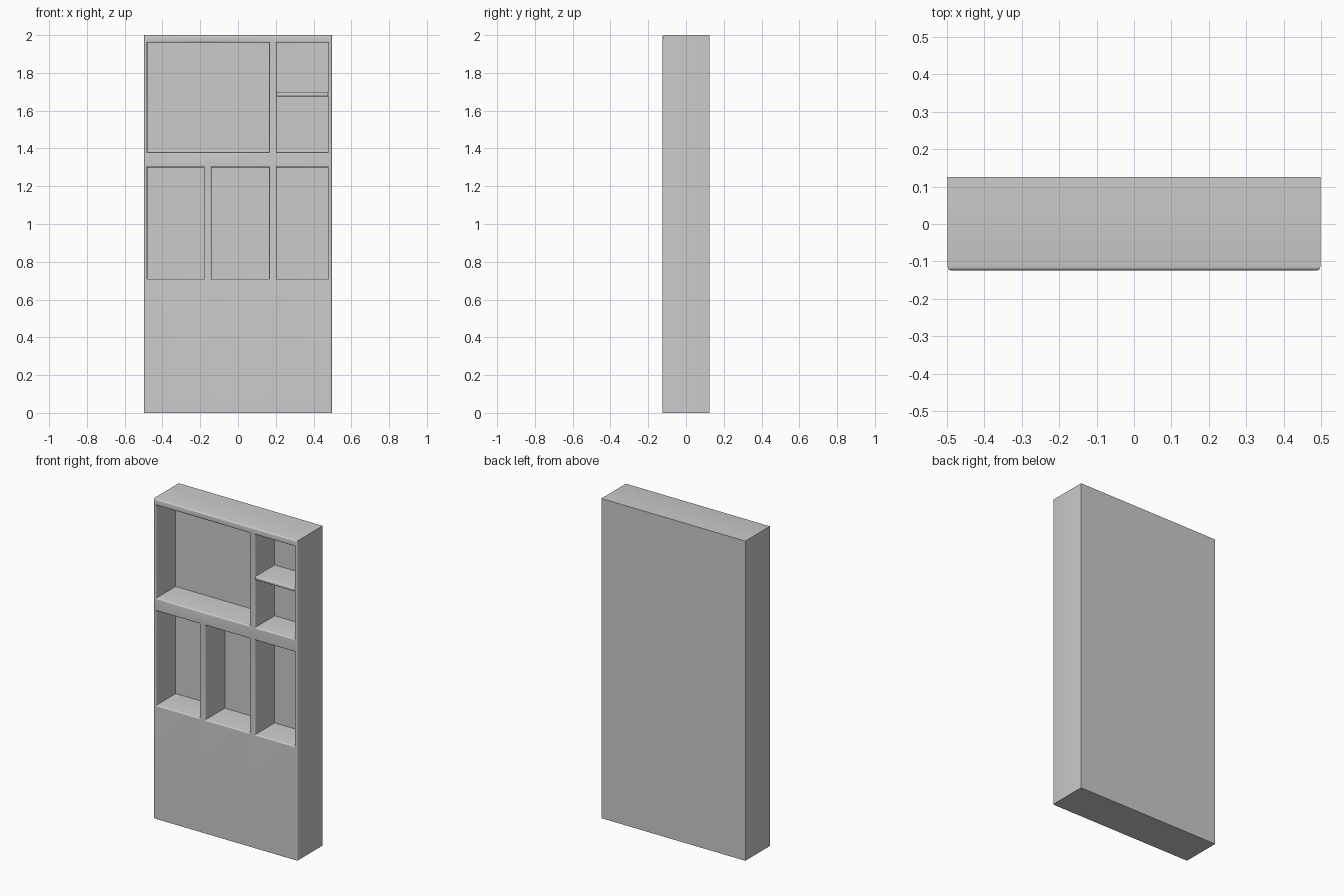
import bpy, bmesh

if "Cube" in bpy.data.objects:
    bpy.data.objects.remove(bpy.data.objects["Cube"])

FRONT, BACK, RECESS = -0.124, 0.125, 0.07
ROUND = 0.009

# Grid lines of the board layout
XS = [-0.498, -0.48, -0.18, -0.14, 0.165, 0.205, 0.477, 0.498]
YS = [FRONT, RECESS, BACK]
ZS = [0, 0.71, 1.30, 1.38, 1.96, 2.0]

# Open compartments as (x min, x max, z min, z max)
POCKETS = [(-0.48, 0.165, 1.38, 1.96), (0.205, 0.477, 1.38, 1.96),
           (-0.48, -0.18, 0.71, 1.30), (-0.14, 0.165, 0.71, 1.30),
           (0.205, 0.477, 0.71, 1.30)]


def finish(bm, name, min_z=-1):
    """Round the sharp front edges and make an object."""
    bmesh.ops.recalc_face_normals(bm, faces=bm.faces[:])
    front = min(v.co.y for v in bm.verts)
    edges = [e for e in bm.edges
             if all(abs(v.co.y - front) < 1e-5 for v in e.verts)
             and any(v.co.z > min_z for v in e.verts)
             and e.calc_face_angle(0) > 0.5]
    bmesh.ops.bevel(bm, geom=edges, offset=ROUND, segments=4,
                    profile=0.5, affect='EDGES')
    mesh = bpy.data.meshes.new(name)
    bm.to_mesh(mesh)
    bm.free()
    ob = bpy.data.objects.new(name, mesh)
    bpy.context.collection.objects.link(ob)
    bpy.context.view_layer.objects.active = ob
    ob.select_set(True)
    bpy.ops.object.shade_smooth_by_angle()
    ob.select_set(False)
    return ob


def solid(i, j, k):
    if not (0 <= i < len(XS) - 1 and 0 <= j < len(YS) - 1 and 0 <= k < len(ZS) - 1):
        return False
    x, z = (XS[i] + XS[i + 1]) / 2, (ZS[k] + ZS[k + 1]) / 2
    return j == 1 or not any(a < x < b and c < z < d for a, b, c, d in POCKETS)


# Cabinet body: closed skin around the solid cells of the grid
bm = bmesh.new()
verts = {}


def vert(idx):
    if idx not in verts:
        verts[idx] = bm.verts.new((XS[idx[0]], YS[idx[1]], ZS[idx[2]]))
    return verts[idx]


for i in range(len(XS) - 1):
    for j in range(len(YS) - 1):
        for k in range(len(ZS) - 1):
            if not solid(i, j, k):
                continue
            for axis in range(3):
                for side in (0, 1):
                    near = [i, j, k]
                    near[axis] += 2 * side - 1
                    if solid(*near):
                        continue
                    loop = []
                    for u, w in ((0, 0), (1, 0), (1, 1), (0, 1)):
                        c = [i, j, k]
                        c[axis] += side
                        c[(axis + 1) % 3] += u
                        c[(axis + 2) % 3] += w
                        loop.append(vert(tuple(c)))
                    bm.faces.new(loop)
finish(bm, "cabinet_body", min_z=0.001)

# Thin shelf in the upper right compartment
bm = bmesh.new()
bmesh.ops.create_cube(bm, size=1)
lo, hi = (0.203, FRONT + 0.002, 1.675), (0.479, RECESS + 0.002, 1.698)
for v in bm.verts:
    v.co = [hi[n] if v.co[n] > 0 else lo[n] for n in range(3)]
for v in bm.verts:
    v.select = False
finish(bm, "small_shelf")
